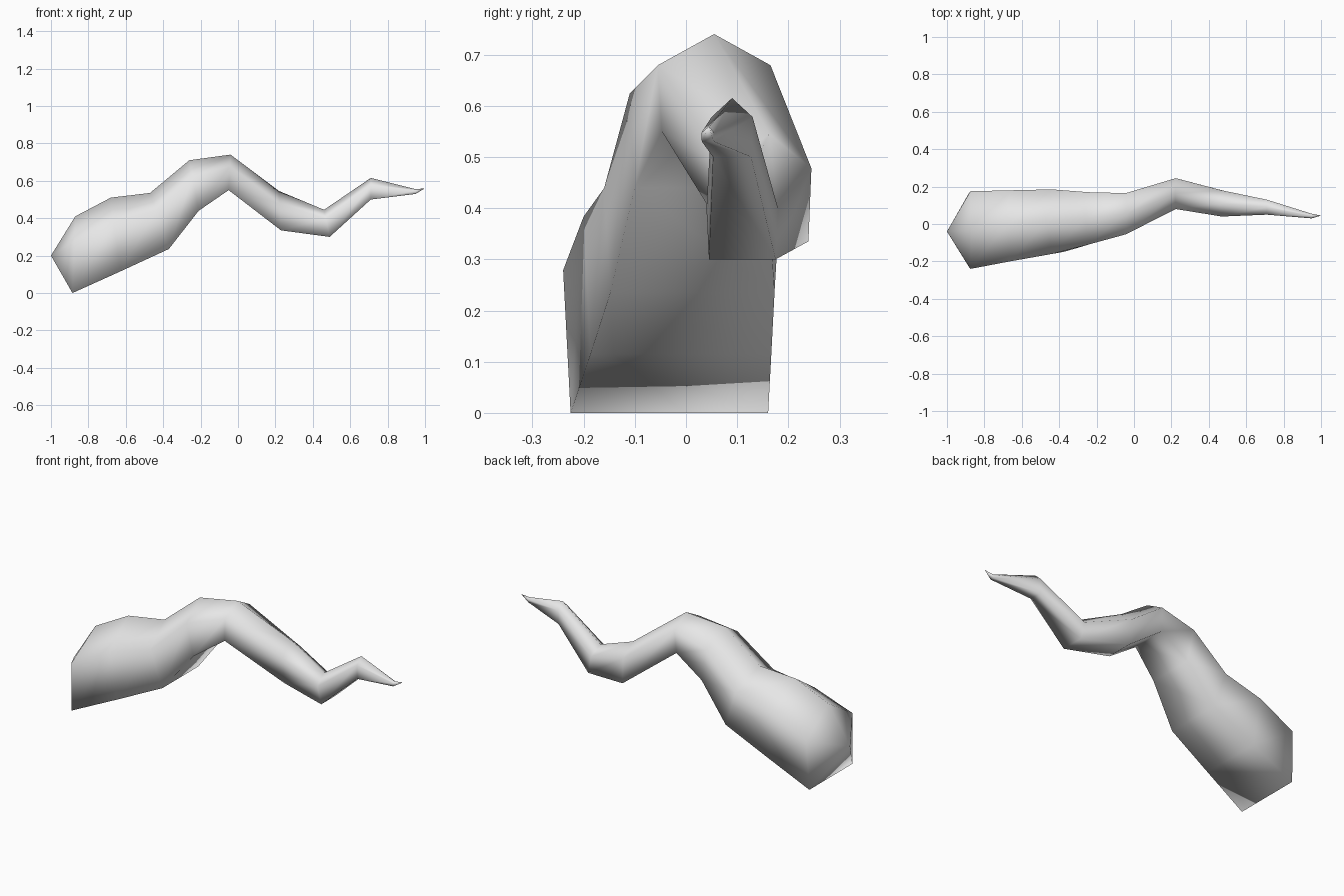
import bpy
import bmesh
from mathutils import Vector

# Remove the default cube
cube = bpy.data.objects.get("Cube")
if cube:
    bpy.data.objects.remove(cube, do_unlink=True)

# Plain grey skin
skin = bpy.data.materials.new("plain grey")
skin.use_nodes = True
grey = (0.8, 0.8, 0.8, 1.0)
skin.diffuse_color = grey
skin.node_tree.nodes["Principled BSDF"].inputs["Base Color"].default_value = grey

# Stations from root to tip: ridge x, ridge z, belly x, belly z, front y, back y
stations = [
    (-.87, .41, -.885, 0, -.24, .175),
    (-.68, .51, -.63, .115, -.2, .18),
    (-.47, .535, -.37, .235, -.16, .185),
    (-.26, .71, -.21, .44, -.11, .17),
    (-.04, .74, -.05, .55, -.055, .165),
    (.22, .545, .23, .335, .08, .245),
    (.46, .445, .49, .3, .04, .18),
    (.71, .615, .71, .5, .05, .13),
    (.95, .555, .95, .53, .03, .055),
]
root_point = Vector((-1, -.04, .2))
tip_point = Vector((1, .045, .56))
shoulder_drop = 0.32
belly_width = 0.93


def section(ridge_x, ridge_z, belly_x, belly_z, front, back):
    """Five-sided cross-section: ridge, two shoulders and a flat belly."""
    middle, half = (front + back) / 2, (back - front) / 2
    ridge = Vector((ridge_x, middle, ridge_z))
    belly = Vector((belly_x, middle, belly_z))
    shoulder = ridge.lerp(belly, shoulder_drop)
    side = Vector((0, half, 0))
    return [ridge, shoulder + side, belly + side * belly_width,
            belly - side * belly_width, shoulder - side]


def bridge(bm, first, second):
    """Join two neighbouring sections with a band of quads."""
    count = len(first)
    for i in range(count):
        j = (i + 1) % count
        bm.faces.new((first[i], first[j], second[j], second[i]))


def close_end(bm, ring, point):
    """Close a section with a fan to a point."""
    apex = bm.verts.new(point)
    for i in range(len(ring)):
        bm.faces.new((ring[i], ring[(i + 1) % len(ring)], apex))


# Loft the curling tail through all the sections
bm = bmesh.new()
rings = [[bm.verts.new(p) for p in section(*s)] for s in stations]
for first, second in zip(rings, rings[1:]):
    bridge(bm, first, second)
close_end(bm, rings[0], root_point)
close_end(bm, rings[-1], tip_point)
bmesh.ops.recalc_face_normals(bm, faces=bm.faces)

mesh = bpy.data.meshes.new("tail")
bm.to_mesh(mesh)
bm.free()
mesh.materials.append(skin)
for face in mesh.polygons:
    face.use_smooth = True
tail = bpy.data.objects.new("tail", mesh)
bpy.context.collection.objects.link(tail)
